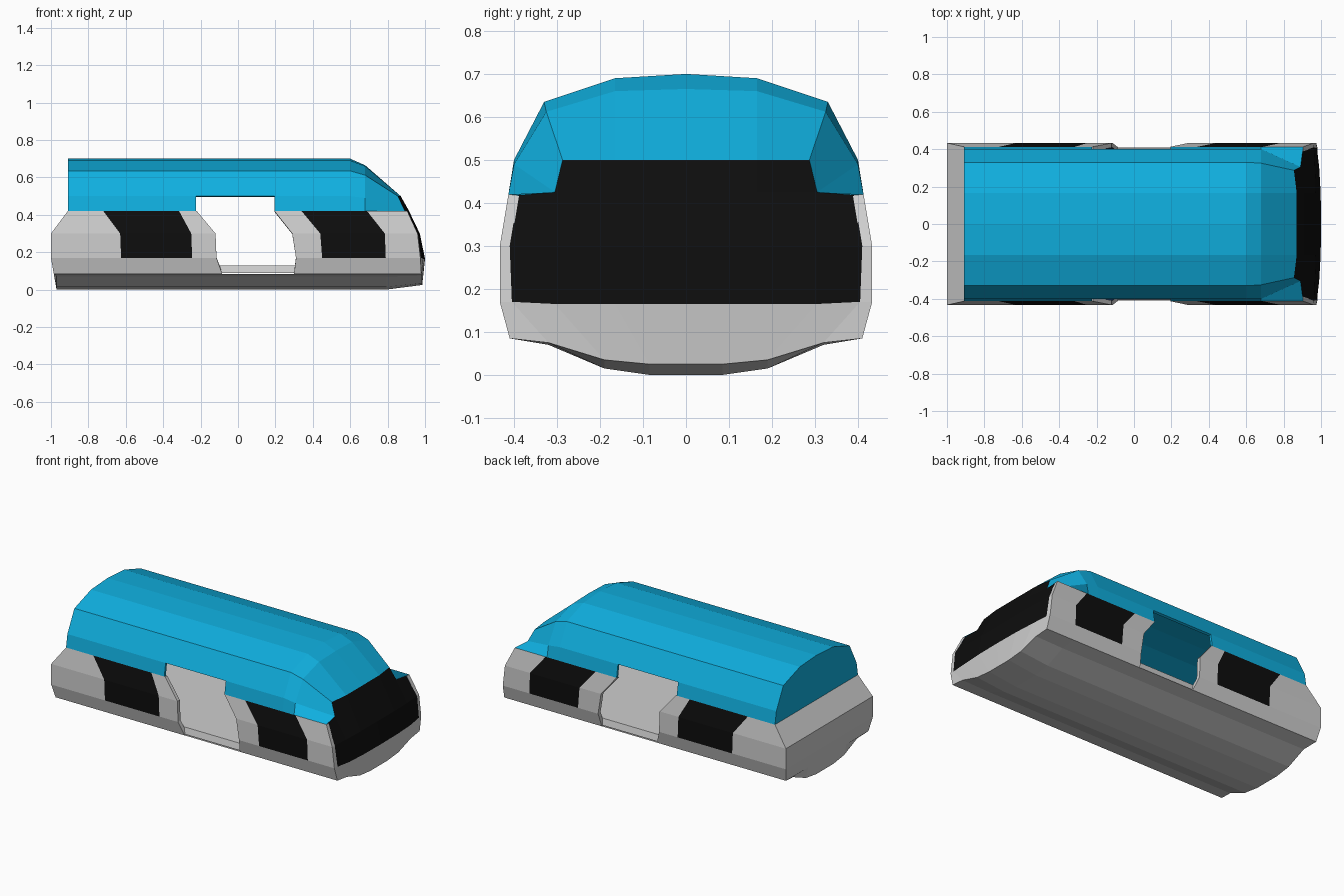
import bpy
import bmesh
from mathutils import Vector

cube = bpy.data.objects.get("Cube")
if cube:
    bpy.data.objects.remove(cube, do_unlink=True)


def material(name, rgb):
    mat = bpy.data.materials.new(name)
    mat.use_nodes = True
    colour = (*rgb, 1)
    mat.diffuse_color = colour
    shader = mat.node_tree.nodes["Principled BSDF"]
    shader.inputs["Base Color"].default_value = colour
    shader.inputs["Roughness"].default_value = 0.7
    return mat


blue = material("sky_blue", (0.005, 0.43, 0.74))
grey = material("light_grey", (0.62, 0.62, 0.62))
black = material("black_glass", (0.004, 0.004, 0.004))
navy = material("navy_lining", (0.005, 0.021, 0.07))


def skin(name, rows, mats, paint=None, thickness=0, lining=0):
    """Half shell (y >= 0) from rows of points, mirrored across y.
    paint(row, column) gives a material index, or None for an opening."""
    bm = bmesh.new()
    grid = [[p and bm.verts.new(p) for p in row] for row in rows]
    for r in range(len(grid) - 1):
        for c in range(len(grid[r]) - 1):
            corners = [grid[r][c], grid[r][c + 1], grid[r + 1][c + 1], grid[r + 1][c]]
            index = paint(r, c) if paint else 0
            if index is not None and None not in corners:
                bm.faces.new(corners).material_index = index
    bmesh.ops.remove_doubles(bm, verts=bm.verts[:], dist=0.0005)
    bmesh.ops.delete(bm, geom=[v for v in bm.verts if not v.link_faces], context="VERTS")
    # Turn the whole shell outwards
    bm.normal_update()
    middle = Vector((0, 0, 0.3))
    if sum(f.normal.dot(f.calc_center_median() - middle) * f.calc_area() for f in bm.faces) < 0:
        bmesh.ops.reverse_faces(bm, faces=bm.faces[:])
    mesh = bpy.data.meshes.new(name)
    bm.to_mesh(mesh)
    bm.free()
    obj = bpy.data.objects.new(name, mesh)
    bpy.context.collection.objects.link(obj)
    for mat in mats:
        mesh.materials.append(mat)
    mirror = obj.modifiers.new("Mirror", "MIRROR")
    mirror.use_axis = (False, True, False)
    mirror.use_clip = True
    if thickness:
        solid = obj.modifiers.new("Wall", "SOLIDIFY")
        solid.thickness = thickness
        solid.offset = -1
        solid.material_offset = lining
    return obj


def station(x, profile):
    return [(x, y, z) for y, z in profile]


# Half cross-sections as (y, z)
ROOF = [(0.413, 0.42), (0.40, 0.50), (0.33, 0.635), (0.165, 0.69), (0, 0.70)]
BROW = [(0.413, 0.42), (0.40, 0.49), (0.325, 0.612), (0.165, 0.66), (0, 0.665)]
SIDE = [(0.413, 0.42), (0.433, 0.30), (0.433, 0.17), (0.41, 0.085)]
BELLY = [(0, 0), (0.085, 0), (0.19, 0.015), (0.32, 0.07), (0.41, 0.085)]

# Roof with door headers cut out of the lowest strip
roof_nose = [(0.905, 0.413, 0.42), (0.89, 0.305, 0.425), (0.855, 0.287, 0.50),
             (0.87, 0.165, 0.50), (0.87, 0, 0.50)]
roof_rows = [station(x, ROOF) for x in (-0.91, -0.225, 0.195, 0.60)]
roof_rows += [station(0.68, BROW), roof_nose]
skin("roof", roof_rows, [blue],
     lambda r, c: None if (r, c) == (1, 0) else 0, thickness=0.015)
skin("roof_end", [station(-0.91, ROOF), [(-0.91, 0, z) for y, z in ROOF]], [blue])

# Side walls: x of each column edge at the four profile heights
columns = [
    (-0.91, -1.0, -1.0, -0.985),      # rear corner
    (-0.72, -0.63, -0.625, -0.625),   # rear window
    (-0.315, -0.25, -0.245, -0.245),
    (-0.22, -0.12, -0.115, -0.085),   # doorway
    (0.195, 0.29, 0.31, 0.30),
    (0.34, 0.44, 0.45, 0.45),         # front window
    (0.69, 0.785, 0.79, 0.79),
    (0.905, 0.96, 0.975, 0.98),       # nose corner
]
side_rows = [[(x, y, z) for x, (y, z) in zip(col, SIDE)] for col in columns]


def paint_side(r, c):
    if r == 3:
        return None
    return 1 if r in (1, 5) and c < 2 else 0


skin("side_walls", side_rows, [grey, black, navy], paint_side, thickness=0.025, lining=2)

# Nose with wraparound windscreen
nose_bottom = [(0.985, 0, 0.025), (0.985, 0.085, 0.025), (0.985, 0.19, 0.035),
               (0.983, 0.32, 0.075), (0.98, 0.41, 0.085)]
nose_rows = [
    [(0.87, 0, 0.50), (0.87, 0.165, 0.50), (0.855, 0.287, 0.50), None, None],
    [(0.912, 0, 0.425), (0.91, 0.165, 0.425), (0.89, 0.305, 0.425),
     (0.90, 0.39, 0.42), (0.905, 0.413, 0.42)],
    [(0.972, 0, 0.30), (0.972, 0.165, 0.30), (0.968, 0.305, 0.30),
     (0.962, 0.41, 0.30), (0.96, 0.433, 0.30)],
    [(1, 0, 0.165), (0.998, 0.165, 0.165), (0.99, 0.305, 0.165),
     (0.978, 0.405, 0.17), (0.975, 0.433, 0.17)],
    nose_bottom,
]
skin("nose", nose_rows, [grey, black, navy],
     lambda r, c: 1 if r < 3 and c < 3 else 0, thickness=0.015, lining=2)

# Rear panel, folding in towards the roof
inner = [y for y, z in BELLY[:-1]]
rear_rows = [[(x, y, z) for y in inner + [edge]]
             for x, (edge, z) in zip(columns[0], SIDE)]
belly_end = station(-0.97, BELLY[:-1]) + [(-0.985, 0.41, 0.085)]
skin("rear_panel", rear_rows + [belly_end], [grey])

# Underbody
skin("underbody", [belly_end, station(0.79, BELLY), nose_bottom], [grey])

# Cabin floor, with its edge forming the door sills
FLOOR = [(0, 0.13), (0.395, 0.13), (0.405, 0.09), (0, 0.09)]
skin("cabin_floor", [station(-0.94, FLOOR), station(0.94, FLOOR)], [grey])
